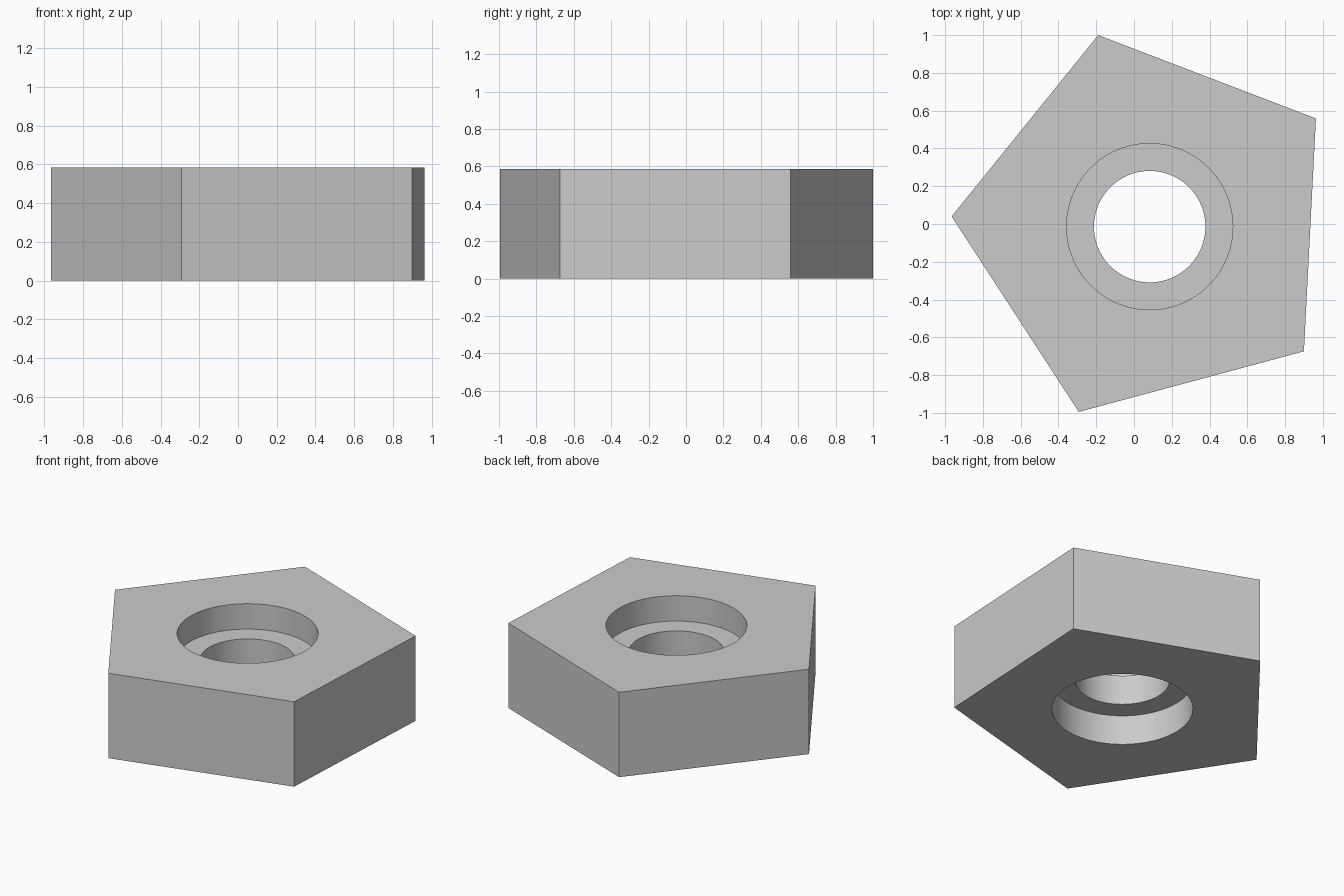
import bpy, bmesh
from math import cos, sin, radians, tau
from mathutils import Vector

cube = bpy.data.objects.get("Cube")
if cube:
    bpy.data.objects.remove(cube, do_unlink=True)

CENTRE = Vector((0.083, -0.014, 0))
HEIGHT = 0.585
BODY_R, RECESS_R, BORE_R = 1.05, 0.44, 0.295
TOP_DEPTH, BOTTOM_DEPTH = 0.175, 0.205
SIDES, SEGMENTS = 5, 96

grey = bpy.data.materials.new("plain grey")
grey.use_nodes = True
colour = (0.6, 0.6, 0.6, 1)
grey.diffuse_color = colour
grey.node_tree.nodes["Principled BSDF"].inputs["Base Color"].default_value = colour

bm = bmesh.new()


def ring(radius, z, count, start=0):
    return [bm.verts.new(CENTRE + Vector((radius * cos(start + tau * i / count),
                                          radius * sin(start + tau * i / count), z)))
            for i in range(count)]


def skin(a, b, smooth=False):
    for i in range(len(a)):
        j = (i + 1) % len(a)
        bm.faces.new((a[i], a[j], b[j], b[i])).smooth = smooth


def loop_edges(verts):
    return [bm.edges.get((v, verts[i - 1])) for i, v in enumerate(verts)]


# Five-sided outer wall
base, crown = [ring(BODY_R, z, SIDES, radians(33.05)) for z in (0, HEIGHT)]
skin(base, crown)

# Through bore with a wider recess at each end
profile = [(RECESS_R, HEIGHT), (RECESS_R, HEIGHT - TOP_DEPTH),
           (BORE_R, HEIGHT - TOP_DEPTH), (BORE_R, BOTTOM_DEPTH),
           (RECESS_R, BOTTOM_DEPTH), (RECESS_R, 0)]
rings = [ring(r, z, SEGMENTS) for r, z in profile]
for (r0, _), (r1, _), a, b in zip(profile, profile[1:], rings, rings[1:]):
    skin(a, b, smooth=r0 == r1)

# Flat top and bottom around the recesses
for outer, inner in ((crown, rings[0]), (base, rings[-1])):
    bmesh.ops.triangle_fill(bm, use_beauty=True,
                            edges=loop_edges(outer) + loop_edges(inner))
bmesh.ops.recalc_face_normals(bm, faces=bm.faces)

mesh = bpy.data.meshes.new("pentagonal_nut")
bm.to_mesh(mesh)
bm.free()
mesh.materials.append(grey)
nut = bpy.data.objects.new("pentagonal_nut", mesh)
bpy.context.collection.objects.link(nut)

# Smooth bore walls, crisp rims
bpy.context.view_layer.objects.active = nut
nut.select_set(True)
bpy.ops.object.shade_smooth_by_angle(angle=radians(30))
